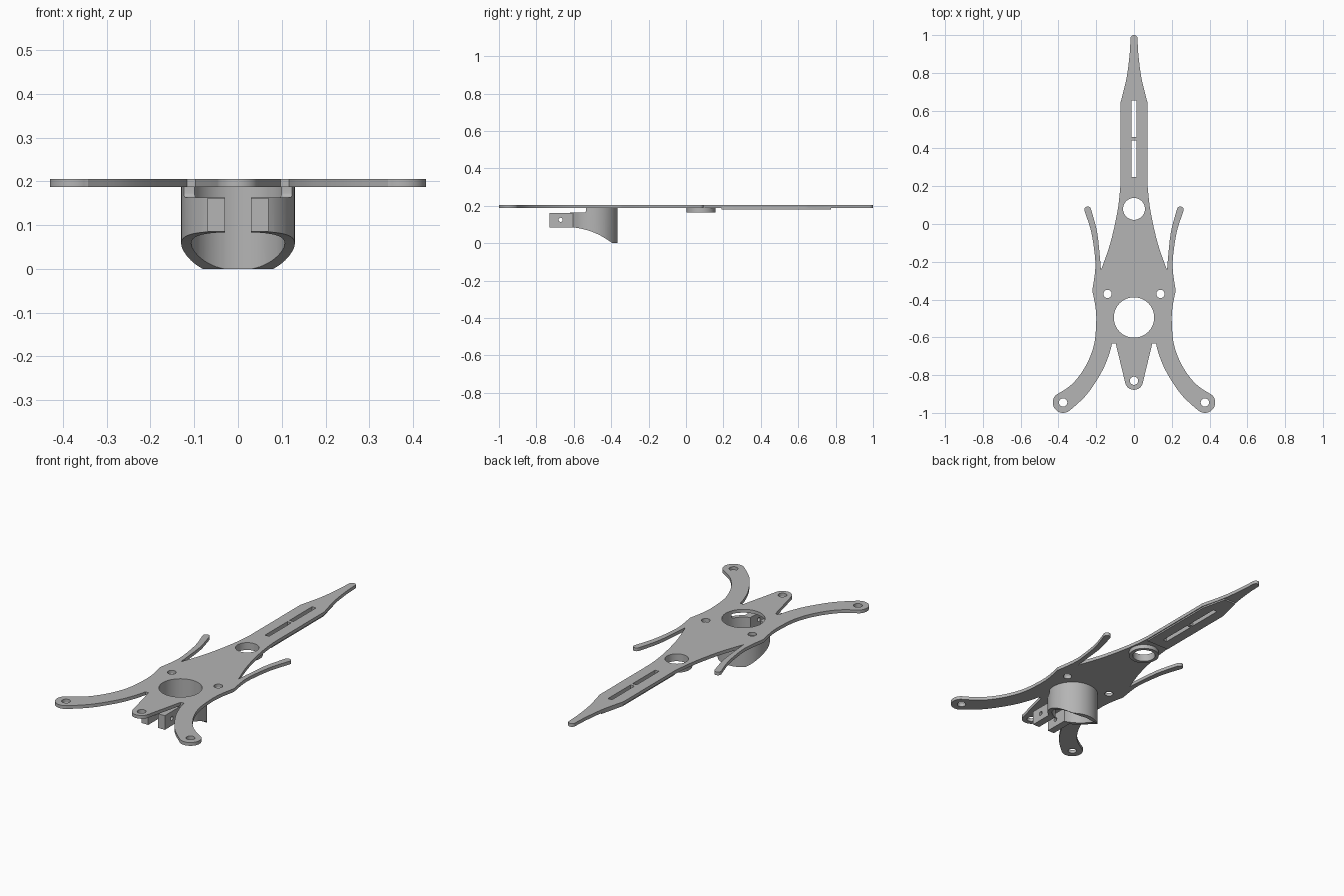
import bpy, math
from mathutils import Matrix

if "Cube" in bpy.data.objects:
    bpy.data.objects.remove(bpy.data.objects["Cube"])

grey = bpy.data.materials.new("light grey")
grey.diffuse_color = (0.46, 0.46, 0.46, 1)
grey.use_nodes = True
grey.node_tree.nodes["Principled BSDF"].inputs["Base Color"].default_value = grey.diffuse_color


def arc(cx, cy, r, a0, a1, n=12):
    return [(cx + r * math.cos(math.radians(a0 + (a1 - a0) * i / n)),
             cy + r * math.sin(math.radians(a0 + (a1 - a0) * i / n))) for i in range(n + 1)]


def circle(cx, cy, r, n=48):
    return arc(cx, cy, r, 0, 360, n)[:-1]


def rect(x0, y0, x1, y1):
    return [(x0, y0), (x1, y0), (x1, y1), (x0, y1)]


def smooth(pts, n=6):
    """Smooth curve through a few points."""
    p = [pts[0]] + pts + [pts[-1]]
    out = []
    for a, b, c, d in zip(p, p[1:], p[2:], p[3:]):
        for i in range(n):
            t = i / n
            out.append(tuple(0.5 * (2 * b[k] + (c[k] - a[k]) * t
                       + (2 * a[k] - 5 * b[k] + 4 * c[k] - d[k]) * t * t
                       + (3 * b[k] - a[k] - 3 * c[k] + d[k]) * t ** 3) for k in (0, 1)))
    return out + [pts[-1]]


def mirrored(half):
    """Close a right-hand half outline with its mirror image."""
    loop = half + [(-x, y) for x, y in reversed(half)]
    out = []
    for p in loop:
        if not out or math.dist(p, out[-1]) > 1e-4:
            out.append(p)
    if math.dist(out[0], out[-1]) < 1e-4:
        out.pop()
    return out


def slab(name, loops, lo, hi, along_x=False):
    """Filled loops (first is the outline, others holes) extruded from lo to hi."""
    cu = bpy.data.curves.new(name, 'CURVE')
    cu.dimensions = '2D'
    cu.fill_mode = 'BOTH'
    cu.extrude = (hi - lo) / 2
    for loop in loops:
        s = cu.splines.new('POLY')
        s.points.add(len(loop) - 1)
        for p, (x, y) in zip(s.points, loop):
            p.co = (x, y, 0, 1)
        s.use_cyclic_u = True
    ob = bpy.data.objects.new(name, cu)
    bpy.context.collection.objects.link(ob)
    select(ob)
    bpy.ops.object.convert(target='MESH')
    ob = bpy.context.object
    m = Matrix.Translation((0, 0, (lo + hi) / 2))
    if along_x:   # profile given as (y, z)
        m = Matrix(((0, 0, 1, 0), (1, 0, 0, 0), (0, 1, 0, 0), (0, 0, 0, 1))) @ m
    ob.data.transform(m)
    bpy.ops.object.mode_set(mode='EDIT')
    bpy.ops.mesh.select_all(action='SELECT')
    bpy.ops.mesh.remove_doubles(threshold=1e-5)
    bpy.ops.mesh.normals_make_consistent(inside=False)
    bpy.ops.object.mode_set(mode='OBJECT')
    ob.data.materials.clear()
    ob.data.materials.append(grey)
    return ob


def select(ob):
    bpy.ops.object.select_all(action='DESELECT')
    ob.select_set(True)
    bpy.context.view_layer.objects.active = ob


def boolean(ob, cutter, op):
    select(ob)
    mod = ob.modifiers.new("cut", 'BOOLEAN')
    mod.object, mod.operation, mod.solver = cutter, op, 'EXACT'
    bpy.ops.object.modifier_apply(modifier=mod.name)
    bpy.data.objects.remove(cutter)


PLATE_LO, PLATE_HI = 0.187, 0.205
RING_Y = -0.495

# Body plate: right half outline from the tip down to the tail
spike = smooth([(0.019, 0.97), (0.024, 0.89), (0.04, 0.77), (0.072, 0.64)])
half = arc(0, 0.981, 0.019, 90, 0, 8) + spike
half += smooth([(0.072, 0.2), (0.087, 0.07), (0.125, -0.1), (0.175, -0.245)])
half += smooth([(0.175, -0.245), (0.181, -0.17), (0.196, -0.04), (0.228, 0.081)])   # arm
half += arc(0.245, 0.075, 0.018, 160, -20)
half += smooth([(0.262, 0.069), (0.227, -0.04), (0.207, -0.17), (0.206, -0.25), (0.221, -0.352)])
half += smooth([(0.221, -0.352), (0.204, -0.44), (0.2, -0.52), (0.212, -0.64),      # leg
                (0.255, -0.75), (0.325, -0.845), (0.414, -0.906)])
half += arc(0.375, -0.945, 0.055, 45, -125, 16)
half += smooth([(0.343, -0.99), (0.252, -0.905), (0.175, -0.79), (0.135, -0.7), (0.116, -0.632)])
half += [(0.097, -0.632)]
half += arc(0, -0.83, 0.048, -8, -90)                                              # tail
slots = [rect(-0.012, 0.25, 0.012, 0.442), rect(-0.012, 0.46, 0.012, 0.655)]
holes = [circle(0, RING_Y, 0.107, 64), circle(0, 0.08, 0.058), circle(0, -0.83, 0.022, 24)]
for s in (-1, 1):
    holes += [circle(s * 0.14, -0.37, 0.022, 24), circle(s * 0.375, -0.945, 0.022, 24)]
parts = [slab("body_plate", [mirrored(half)] + holes + slots, PLATE_LO, PLATE_HI)]

# Thin stiffening pad below the slotted neck
pad = [(0, 0.775), (0.034, 0.775), (0.05, 0.71), (0.067, 0.64), (0.067, 0.19), (0, 0.19)]
parts.append(slab("neck_pad", [mirrored(pad)] + slots, 0.179, PLATE_LO))

# Small collar below the neck hole
parts.append(slab("neck_collar", [circle(0, 0.08, 0.077), circle(0, 0.08, 0.058)], 0.165, PLATE_LO))

# Clamp tube: trimmed by a side profile with a concave bottom and a notch at the top
tube = slab("clamp_tube", [circle(0, RING_Y, 0.13, 64), circle(0, RING_Y, 0.107, 64)], 0, PLATE_LO)
side = smooth([(-0.7, 0.086), (-0.61, 0.085), (-0.53, 0.07), (-0.46, 0.042), (-0.393, 0)])
side += [(-0.393, -0.05), (-0.3, -0.05), (-0.3, 0.22), (-0.535, 0.22)]
side += arc(-0.545, 0.173, 0.01, 0, -90, 5) + [(-0.7, 0.163)]
boolean(tube, slab("trim", [side], -0.2, 0.2, True), 'INTERSECT')
boolean(tube, slab("slit", [rect(-0.03, -0.7, 0.03, -0.55)], -0.1, 0.3), 'DIFFERENCE')
parts.append(tube)

# Pair of bolt ears on the clamp
for name, x in (("left_ear", -0.07), ("right_ear", 0.03)):
    parts.append(slab(name, [rect(-0.73, 0.085, -0.6, 0.162), circle(-0.67, 0.125, 0.011, 24)],
                      x, x + 0.04, True))

for ob in parts:
    select(ob)
    bpy.ops.object.shade_smooth_by_angle(angle=math.radians(30))
